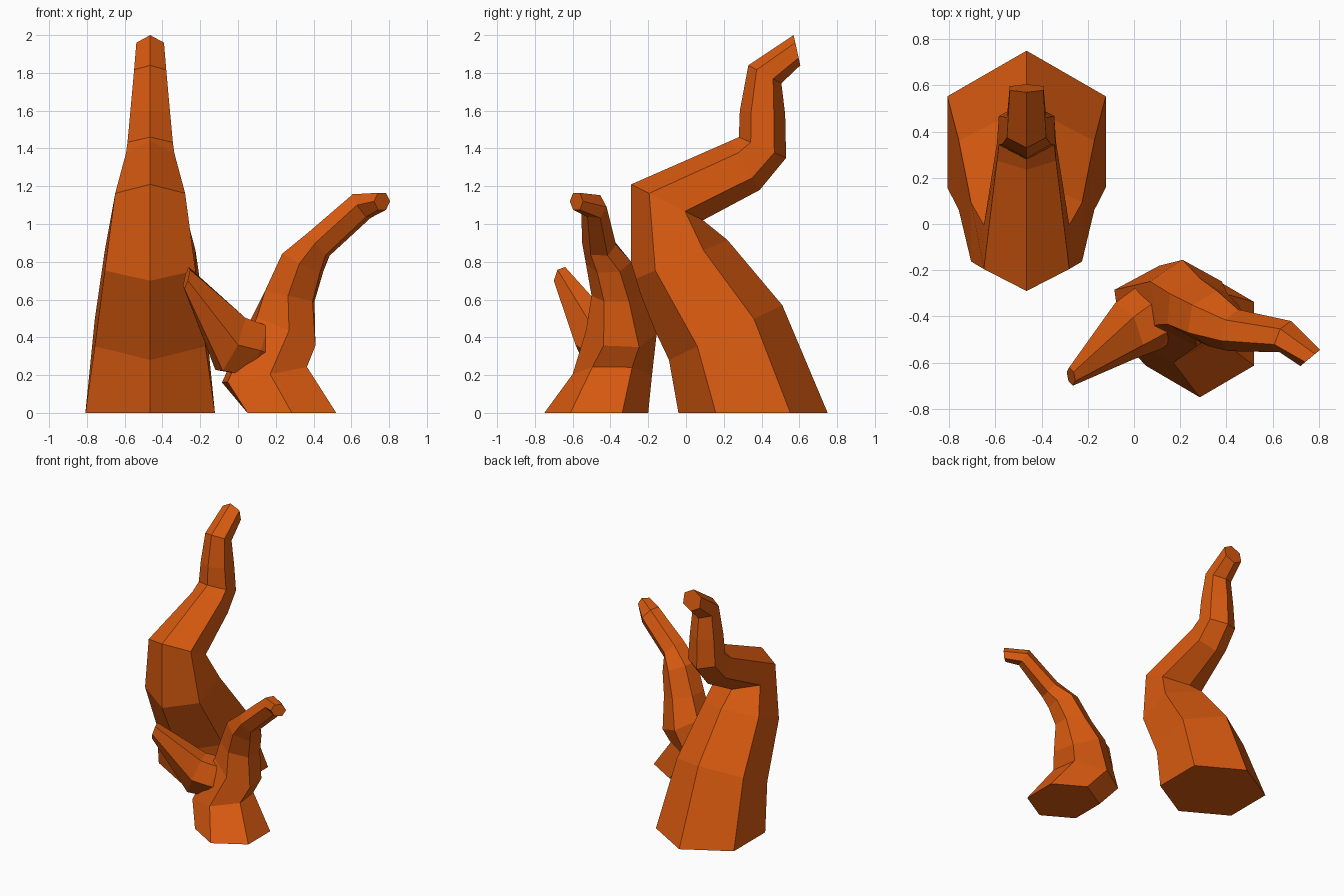
import bpy
import bmesh
from mathutils import Vector

if "Cube" in bpy.data.objects:
    bpy.data.objects.remove(bpy.data.objects["Cube"])

orange = bpy.data.materials.new("coral_orange")
orange.use_nodes = True
COLOUR = (0.69, 0.102, 0.005, 1)
orange.diffuse_color = COLOUR
orange.node_tree.nodes["Principled BSDF"].inputs["Base Color"].default_value = COLOUR


def hexagon(front, back, side):
    """Six corners: a front and a back point, with two corners on each side."""
    f, b, w = Vector(front), Vector(back), Vector(side)
    near, far = f.lerp(b, 0.25), f.lerp(b, 0.75)
    return [f, near + w, far + w, b, far - w, near - w]


def branch(name, sections):
    """Loft a capped six-sided tube through the sections."""
    bm = bmesh.new()
    rings = [[bm.verts.new(p) for p in hexagon(*s)] for s in sections]
    for low, high in zip(rings, rings[1:]):
        for i in range(6):
            j = (i + 1) % 6
            bm.faces.new((low[i], low[j], high[j], high[i]))
    bm.faces.new(rings[0][::-1])
    bm.faces.new(rings[-1])
    bmesh.ops.recalc_face_normals(bm, faces=bm.faces)
    mesh = bpy.data.meshes.new(name)
    bm.to_mesh(mesh)
    bm.free()
    mesh.materials.append(orange)
    bpy.context.collection.objects.link(bpy.data.objects.new(name, mesh))


# Tall coral: front (y, z), back (y, z) and half width of each section
X = -0.465
tall = [
    ((-0.04, 0), (0.75, 0), 0.343),
    ((-0.09, 0.28), (0.51, 0.57), 0.293),
    ((-0.29, 0.70), (0.22, 0.915), 0.24),
    ((-0.29, 1.21), (0.09, 1.02), 0.185),
    ((0.235, 1.44), (0.39, 1.18), 0.128),
    ((0.28, 1.46), (0.53, 1.35), 0.12),
    ((0.285, 1.60), (0.525, 1.58), 0.105),
    ((0.33, 1.84), (0.505, 1.745), 0.085),
    ((0.57, 2.0), (0.605, 1.84), 0.073),
]
branch("tall_coral", [((X, *f), (X, *b), (w, 0, 0)) for f, b, w in tall])

# Small coral: trunk rising into the left branch
branch("small_coral_trunk", [
    ((0.285, -0.75, 0), (0.285, -0.20, 0), (0.235, 0, 0)),
    ((0.17, -0.60, 0.205), (0.11, -0.18, 0.20), (0.21, 0, 0.04)),
    ((0.27, -0.53, 0.435), (0.21, -0.155, 0.42), (0.155, 0, -0.075)),
    ((0.265, -0.50, 0.62), (0.285, -0.235, 0.62), (0.125, 0, -0.03)),
    ((0.325, -0.53, 0.79), (0.36, -0.29, 0.80), (0.1, 0, -0.05)),
    ((0.41, -0.55, 0.90), (0.45, -0.37, 0.89), (0.045, 0, -0.06)),
    ((0.63, -0.555, 1.10), (0.68, -0.42, 1.09), (0.035, 0, -0.06)),
    ((0.72, -0.615, 1.12), (0.805, -0.545, 1.12), (0, 0, -0.045)),
])

# Small coral: right side branch growing out of the trunk
branch("small_coral_side_branch", [
    ((0.20, -0.48, 0.30), (0.20, -0.22, 0.30), (0.03, 0, 0.08)),
    ((0.12, -0.54, 0.33), (0.08, -0.22, 0.33), (0.05, 0, 0.13)),
    ((0.0, -0.585, 0.36), (-0.08, -0.34, 0.37), (0.06, 0, 0.14)),
    ((-0.265, -0.70, 0.70), (-0.28, -0.62, 0.73), (0.015, 0, 0.05)),
])
